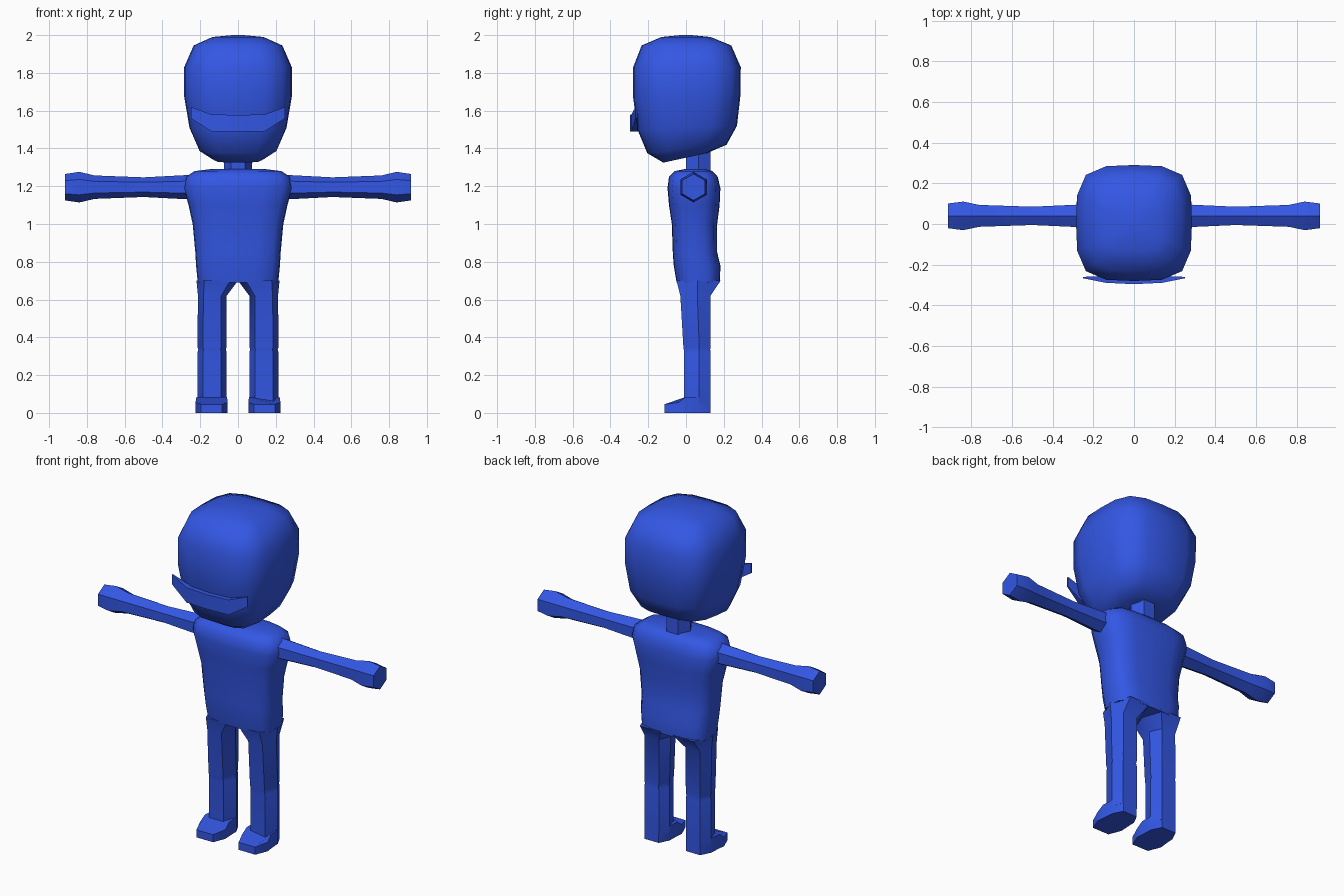
import bpy, bmesh, math

blue = bpy.data.materials.new("blue")
blue.diffuse_color = (0.033, 0.095, 0.78, 1)


def loft(name, rings, angle=50):
    """Skin a list of equal-length point rings and cap both ends."""
    bm = bmesh.new()
    vs = [[bm.verts.new(p) for p in r] for r in rings]
    n = len(vs[0])
    for a, b in zip(vs, vs[1:]):
        for i in range(n):
            j = (i + 1) % n
            bm.faces.new((a[i], a[j], b[j], b[i]))
    bm.faces.new(vs[0])
    bm.faces.new(vs[-1])
    bmesh.ops.recalc_face_normals(bm, faces=bm.faces)
    me = bpy.data.meshes.new(name)
    bm.to_mesh(me)
    bm.free()
    me.materials.append(blue)
    ob = bpy.data.objects.new(name, me)
    bpy.context.collection.objects.link(ob)
    bpy.ops.object.select_all(action='DESELECT')
    ob.select_set(True)
    bpy.context.view_layer.objects.active = ob
    bpy.ops.object.shade_smooth_by_angle(angle=math.radians(angle))
    return ob


# Sixteen-sided rounded square used for the head and torso
QUARTER = [(1, 0), (0.98, 0.48), (0.83, 0.83), (0.48, 0.98)]
ROUND = []
for k in range(4):
    c, s = round(math.cos(k * math.pi / 2)), round(math.sin(k * math.pi / 2))
    ROUND += [(x * c - y * s, x * s + y * c) for x, y in QUARTER]


def rounded(zf, zb, hx, y0, y1):
    """Ring of half width hx from y0 to y1, height zf in front and zb behind."""
    return [(hx * x, (y0 + y1) / 2 + (y1 - y0) / 2 * y,
             zf + (zb - zf) * (y + 1) / 2) for x, y in ROUND]


# Head
loft("head", [rounded(*r) for r in [
    (1.325, 1.375, 0.13, -0.12, 0.11),
    (1.375, 1.42, 0.208, -0.205, 0.215),
    (1.50, 1.52, 0.257, -0.257, 0.27),
    (1.67, 1.68, 0.285, -0.28, 0.288),
    (1.83, 1.83, 0.285, -0.28, 0.29),
    (1.945, 1.945, 0.235, -0.235, 0.24),
    (1.99, 1.99, 0.135, -0.13, 0.13),
    (2.0, 2.0, 0.03, -0.03, 0.03)]], 60)

# Mouth strip: (x, front y, back y, bottom z, top z)
loft("mouth", [[(x, f, 1.49 and z0), (x, f, z1), (x, b, z1), (x, b, z0)]
               for x, f, b, z0, z1 in [
    (-0.25, -0.267, -0.26, 1.56, 1.62),
    (-0.14, -0.289, -0.255, 1.49, 1.58),
    (0, -0.296, -0.255, 1.49, 1.577),
    (0.14, -0.289, -0.255, 1.49, 1.58),
    (0.25, -0.267, -0.26, 1.56, 1.62)]], 40)

# Neck
loft("neck", [[(0.075 * math.cos(a), 0.065 + 0.075 * math.sin(a), z)
               for a in [i * math.pi / 3 for i in range(6)]]
              for z in (1.26, 1.43)], 40)

# Torso
loft("torso", [rounded(z, z, hx, y0, y1) for z, hx, y0, y1 in [
    (0.69, 0.213, -0.05, 0.18),
    (0.78, 0.222, -0.065, 0.182),
    (0.85, 0.226, -0.07, 0.165),
    (1.0, 0.24, -0.075, 0.165),
    (1.10, 0.262, -0.09, 0.178),
    (1.19, 0.288, -0.098, 0.182),
    (1.25, 0.275, -0.09, 0.168),
    (1.28, 0.23, -0.06, 0.14),
    (1.29, 0.15, -0.01, 0.11)]], 60)

for side, sx in (("left", 1), ("right", -1)):
    # Arm and hand: six-sided sleeve along x, (x, radius)
    loft(side + "_arm", [[(sx * x, 0.04 + r * math.sin(a), 1.195 + r * math.cos(a))
                          for a in [i * math.pi / 3 for i in range(6)]]
                         for x, r in [(0.2, 0.066), (0.29, 0.063), (0.5, 0.052),
                                      (0.76, 0.062), (0.84, 0.081), (0.915, 0.07)]], 35)

    # Leg: six-sided, (z, inner x, outer x, front y, middle y, back y)
    leg = []
    for z, xi, xo, yf, ym, yb in [
            (0.05, 0.06, 0.215, -0.01, 0.07, 0.13),
            (0.32, 0.06, 0.215, -0.01, 0.07, 0.13),
            (0.335, 0.065, 0.21, -0.012, 0.07, 0.128),
            (0.35, 0.06, 0.215, -0.014, 0.07, 0.13),
            (0.62, 0.06, 0.212, -0.03, 0.06, 0.13),
            (0.70, 0.0, 0.22, -0.05, 0.06, 0.183)]:
        d = (xo - xi) * 0.19
        leg.append([(sx * x, y, z) for x, y in [
            (xi, ym), (xi + d, yf), (xo - d, yf), (xo, ym), (xo - d, yb), (xi + d, yb)]])
    loft(side + "_leg", leg, 35)

    # Foot: flat sole and a top that slopes down to the toe, (x, y, top z)
    sole = [(0.085, -0.115, 0.045), (0.195, -0.115, 0.045), (0.225, -0.04, 0.055),
            (0.22, 0.0, 0.085), (0.215, 0.07, 0.085), (0.185, 0.13, 0.085),
            (0.09, 0.13, 0.085), (0.06, 0.07, 0.085), (0.058, 0.0, 0.085),
            (0.055, -0.04, 0.055)]
    loft(side + "_foot", [[(sx * x, y, 0) for x, y, t in sole],
                          [(sx * x, y, t) for x, y, t in sole]], 35)
